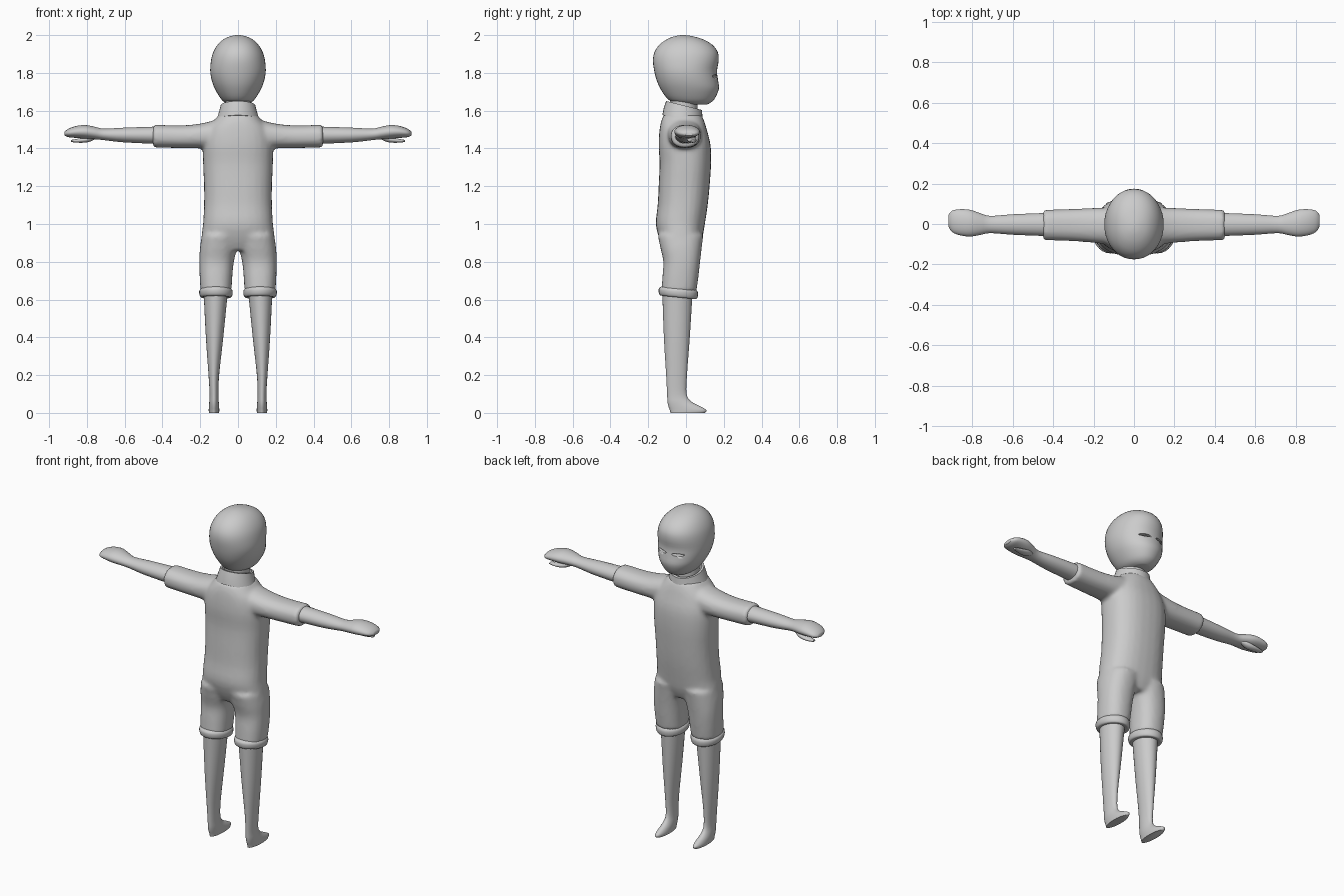
import bpy, bmesh, math

old = bpy.data.objects.get("Cube")
if old:
    bpy.data.objects.remove(old, do_unlink=True)

grey = bpy.data.materials.new("plain_grey")
grey.use_nodes = True
TONE = (0.6, 0.6, 0.6, 1)
grey.diffuse_color = TONE
grey.node_tree.nodes["Principled BSDF"].inputs["Base Color"].default_value = TONE


def smooth_rings(rings, steps):
    """Catmull-Rom interpolation between the given rings."""
    out = []
    for i in range(len(rings) - 1):
        p0, p1 = rings[max(i - 1, 0)], rings[i]
        p2, p3 = rings[i + 1], rings[min(i + 2, len(rings) - 1)]
        for k in range(steps):
            t = k / steps
            out.append([b + t * ((c - a) / 2 + t * (a - 2.5 * b + 2 * c - d / 2
                        + t * (1.5 * (b - c) + (d - a) / 2)))
                        for a, b, c, d in zip(p0, p1, p2, p3)])
    return out + [list(rings[-1])]


def loft(bm, rings, axis="z", power=2.0, tilt=0.0, steps=3, side=1, segs=28):
    """Skin ovals; ring = (position, a_min, a_max, b_min, b_max)."""
    loops = []
    for pos, a0, a1, b0, b1 in smooth_rings(rings, steps):
        loop = []
        for k in range(segs):
            ang = math.tau * k / segs
            c, s = math.cos(ang), math.sin(ang)
            a = (a0 + a1) / 2 + (a1 - a0) / 2 * math.copysign(abs(c) ** (2 / power), c)
            b = (b0 + b1) / 2 + (b1 - b0) / 2 * math.copysign(abs(s) ** (2 / power), s)
            co = (a, b, pos + tilt * b) if axis == "z" else (pos, a, b)
            loop.append(bm.verts.new((co[0] * side, co[1], co[2])))
        loops.append(loop)
    for low, high in zip(loops, loops[1:]):
        for k in range(segs):
            n = (k + 1) % segs
            bm.faces.new((low[k], low[n], high[n], high[k]))
    bm.faces.new(loops[0][::-1])
    bm.faces.new(loops[-1])


def finish(bm, name, angle=50):
    bmesh.ops.recalc_face_normals(bm, faces=bm.faces)
    mesh = bpy.data.meshes.new(name)
    bm.to_mesh(mesh)
    bm.free()
    obj = bpy.data.objects.new(name, mesh)
    bpy.context.collection.objects.link(obj)
    mesh.materials.append(grey)
    bpy.ops.object.select_all(action="DESELECT")
    obj.select_set(True)
    bpy.context.view_layer.objects.active = obj
    bpy.ops.object.shade_smooth_by_angle(angle=math.radians(angle))
    return obj


def sym(z, half, y0, y1):
    return (z, -half, half, y0, y1)


# Suit: torso, sleeves and short trouser legs fused into one skin
torso = [sym(0.86, 0.14, -0.11, 0.06), sym(0.92, 0.19, -0.14, 0.085),
         sym(1.0, 0.185, -0.16, 0.10), sym(1.1, 0.18, -0.15, 0.115),
         sym(1.2, 0.18, -0.145, 0.125), sym(1.32, 0.185, -0.14, 0.133),
         sym(1.42, 0.185, -0.145, 0.13), sym(1.5, 0.165, -0.14, 0.11),
         sym(1.55, 0.125, -0.13, 0.095), sym(1.58, 0.1, -0.115, 0.08)]
sleeve = [(0.06, -0.11, 0.085, 1.39, 1.57), (0.18, -0.095, 0.08, 1.4, 1.535),
          (0.3, -0.085, 0.075, 1.402, 1.522), (0.45, -0.08, 0.07, 1.405, 1.526)]
trouser = [(0.64, 0.035, 0.198, -0.13, 0.055), (0.72, 0.03, 0.203, -0.125, 0.066),
           (0.8, 0.022, 0.205, -0.12, 0.075), (0.87, 0.005, 0.202, -0.135, 0.083),
           (0.94, -0.01, 0.192, -0.15, 0.092)]
bm = bmesh.new()
loft(bm, torso, power=2.4)
for s in (1, -1):
    loft(bm, sleeve, axis="x", power=2.3, side=s)
    loft(bm, trouser, power=2.3, side=s)
suit = finish(bm, "suit", 180)
remesh = suit.modifiers.new("fuse", "REMESH")
remesh.mode = "VOXEL"
remesh.voxel_size = 0.011
remesh.use_smooth_shade = True
soften = suit.modifiers.new("soften", "SMOOTH")
soften.factor = 0.5
soften.iterations = 6

# Collar: outer wall, slanted rim, inner wall
bm = bmesh.new()
loft(bm, [sym(1.545, 0.115, -0.125, 0.093), sym(1.585, 0.102, -0.118, 0.088),
          sym(1.625, 0.092, -0.105, 0.084), sym(1.625, 0.08, -0.094, 0.072),
          sym(1.58, 0.08, -0.094, 0.072)], tilt=-0.25, steps=1)
finish(bm, "collar")

# Neck
bm = bmesh.new()
loft(bm, [sym(1.54, 0.07, -0.08, 0.06), sym(1.7, 0.066, -0.085, 0.06)], steps=1)
finish(bm, "neck")

# Head
bm = bmesh.new()
loft(bm, [sym(1.632, 0.04, 0.01, 0.11), sym(1.642, 0.068, -0.06, 0.13),
          sym(1.665, 0.092, -0.1, 0.153), sym(1.715, 0.122, -0.135, 0.174),
          sym(1.76, 0.139, -0.155, 0.17), sym(1.81, 0.147, -0.168, 0.164),
          sym(1.865, 0.143, -0.175, 0.173), sym(1.91, 0.131, -0.167, 0.168),
          sym(1.95, 0.107, -0.14, 0.138), sym(1.98, 0.073, -0.097, 0.085),
          sym(1.996, 0.033, -0.052, 0.025), sym(2.0, 0.004, -0.02, -0.008)],
     power=2.1, segs=40)
head = finish(bm, "head", 60)

# Eye slits, cut into the face
bm = bmesh.new()
for s in (1, -1):
    made = bmesh.ops.create_uvsphere(bm, u_segments=16, v_segments=8, radius=1)
    bmesh.ops.scale(bm, vec=(0.035, 0.04, 0.008), verts=made["verts"])
    bmesh.ops.translate(bm, vec=(0.05 * s, 0.15, 1.782), verts=made["verts"])
cutter = finish(bm, "eye_slit_cutter")
cutter.hide_render = True
cutter.hide_set(True)
cut = head.modifiers.new("eye_slits", "BOOLEAN")
cut.operation = "DIFFERENCE"
cut.object = cutter

# Paired parts
cuff = [(0.61, 0.06, 0.175, -0.11, 0.04), (0.608, 0.037, 0.195, -0.135, 0.055),
        (0.622, 0.029, 0.204, -0.144, 0.062), (0.643, 0.029, 0.205, -0.144, 0.063),
        (0.655, 0.038, 0.196, -0.132, 0.056)]
leg = [(0, 0.1, 0.154, -0.082, 0.1), (0.015, 0.099, 0.155, -0.086, 0.108),
       (0.035, 0.1, 0.154, -0.093, 0.075), (0.06, 0.102, 0.152, -0.098, 0.028),
       (0.1, 0.104, 0.15, -0.1, 0.003), (0.2, 0.1, 0.156, -0.105, 0.005),
       (0.4, 0.078, 0.17, -0.117, 0.02), (0.66, 0.052, 0.183, -0.126, 0.036)]
arm = [(0.42, -0.06, 0.055, 1.424, 1.516), (0.6, -0.053, 0.048, 1.432, 1.51),
       (0.71, -0.045, 0.04, 1.444, 1.505), (0.76, -0.054, 0.053, 1.449, 1.515),
       (0.81, -0.062, 0.07, 1.452, 1.524), (0.86, -0.056, 0.073, 1.456, 1.518),
       (0.9, -0.04, 0.066, 1.46, 1.503), (0.918, -0.012, 0.045, 1.468, 1.488)]
thumb = [(0.745, 0.01, 0.03, 1.455, 1.475), (0.79, 0.005, 0.05, 1.434, 1.465),
         (0.84, 0.012, 0.055, 1.43, 1.453), (0.885, 0.025, 0.048, 1.434, 1.445)]
for label, s in (("left", 1), ("right", -1)):
    for part, rings, axis, tilt in (("trouser_cuff", cuff, "z", -0.1), ("leg_and_foot", leg, "z", 0),
                                    ("arm_and_hand", arm, "x", 0), ("thumb", thumb, "x", 0)):
        bm = bmesh.new()
        loft(bm, rings, axis=axis, tilt=tilt, side=s)
        finish(bm, f"{label}_{part}")
